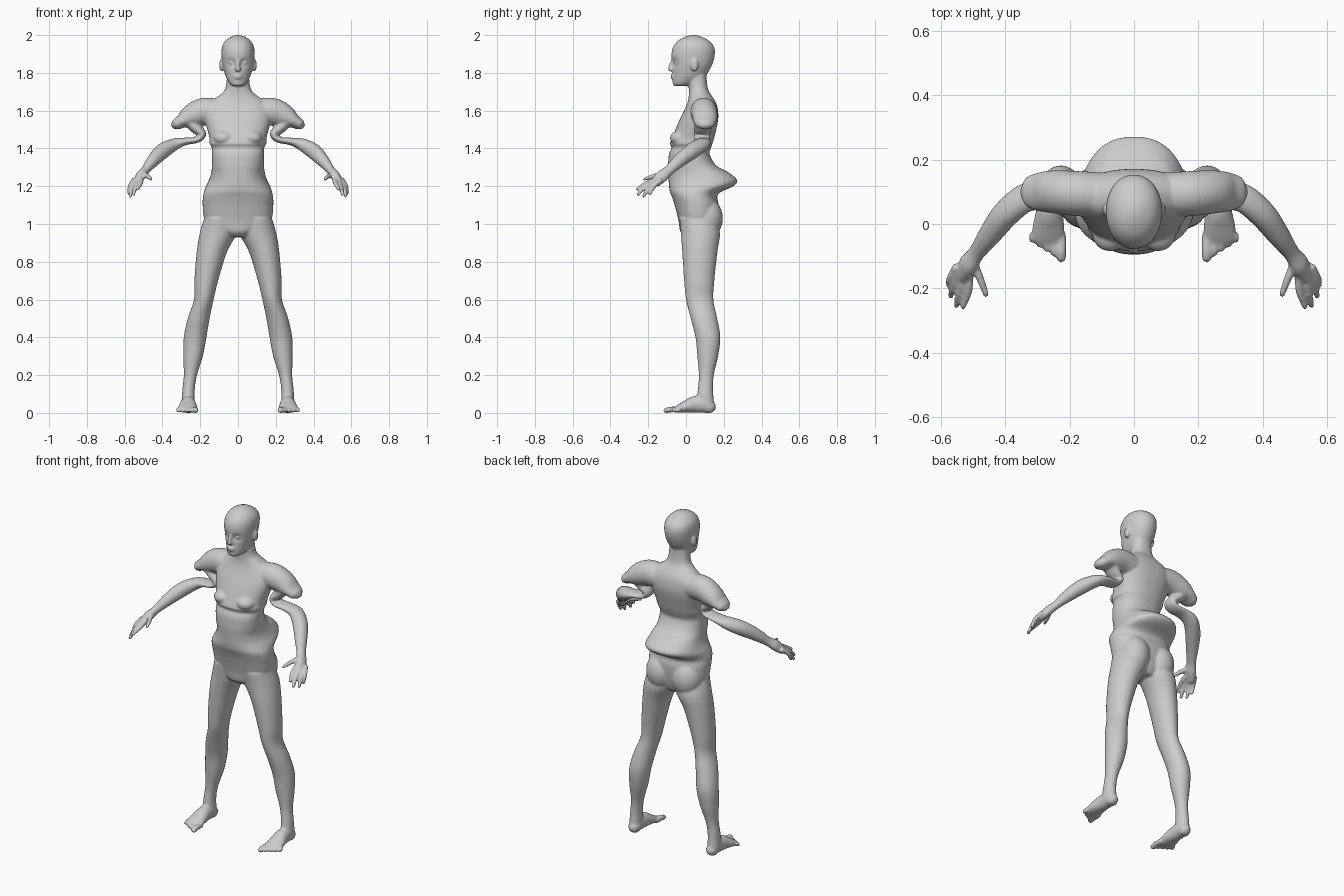
import bpy, bmesh
from math import sin, cos, pi, exp, copysign
from mathutils import Vector, Matrix

bm = bmesh.new()


def spline(pts, n):
    """Catmull-Rom resampling of tuples."""
    out = []
    for i in range(len(pts) - 1):
        p = [pts[max(0, min(len(pts) - 1, i + k))] for k in (-1, 0, 1, 2)]
        for j in range(n):
            t = j / n
            out.append([0.5 * (2 * b + (c - a) * t + (2 * a - 5 * b + 4 * c - d) * t * t
                               + (3 * b - a - 3 * c + d) * t ** 3) for a, b, c, d in zip(*p)])
    return out + [list(pts[-1])]


def skin(rings):
    rows = [[bm.verts.new(p) for p in r] for r in rings]
    n = len(rows[0])
    for a, b in zip(rows, rows[1:]):
        for i in range(n):
            bm.faces.new((a[i], a[(i + 1) % n], b[(i + 1) % n], b[i]))
    bm.faces.new(rows[0])
    bm.faces.new(rows[-1][::-1])
    return [v for r in rows for v in r]


def loft(levels, s=1, power=2.3, seg=48):
    """Horizontal sections: z, centre x, half width, front y, back y."""
    def se(v):
        return copysign(abs(v) ** (2 / power), v)
    rings = []
    for z, cx, rx, yf, yb in spline(levels, 5):
        rings.append([(s * (cx + rx * se(cos(2 * pi * k / seg))),
                       (yf + yb) / 2 + (yb - yf) / 2 * se(sin(2 * pi * k / seg)), z) for k in range(seg)])
    return skin(rings)


def tube(pts, s=1, up=(0, 0, 1), seg=20):
    """Limb along a path: x, y, z, side radius, up radius; rounded tip."""
    ps = spline(pts, 5)
    c = [Vector(p[:3]) for p in ps]
    end = (c[-1] - c[-2]).normalized() * ps[-1][4]
    a, b = ps[-1][3:]
    for f, g in ((0.6, 0.8), (0.95, 0.3)):
        c.append(Vector(ps[len(pts) * 5 - 5][:3]) + end * f)
        ps.append([0, 0, 0, a * g, b * g])
    rings = []
    for i, p in enumerate(ps):
        t = (c[min(i + 1, len(c) - 1)] - c[max(i - 1, 0)]).normalized()
        side = t.cross(Vector(up)).normalized()
        u = side.cross(t)
        ring = [c[i] + side * p[3] * cos(2 * pi * k / seg) + u * p[4] * sin(2 * pi * k / seg) for k in range(seg)]
        rings.append([(s * q.x, q.y, max(q.z, 0)) for q in ring])
    return skin(rings)


def ball(loc, r):
    bmesh.ops.create_uvsphere(bm, u_segments=24, v_segments=16, radius=1,
                              matrix=Matrix.Translation(loc) @ Matrix.Diagonal((*r, 1)))


# Torso with the flared fold over the hips, up into the neck
torso = [(.93, .06, 0, .13), (.96, .11, -.03, .15), (1.02, .175, -.04, .165), (1.1, .187, -.06, .172),
         (1.145, .185, -.075, .165), (1.17, .18, -.085, .185), (1.2, .17, -.09, .25), (1.23, .155, -.092, .272),
         (1.27, .142, -.094, .23), (1.31, .138, -.095, .16), (1.37, .138, -.09, .125), (1.405, .139, -.076, .133),
         (1.425, .15, -.085, .14), (1.46, .152, -.072, .15), (1.55, .175, -.035, .17), (1.61, .175, -.005, .168),
         (1.65, .14, .01, .155), (1.68, .1, .015, .135), (1.71, .07, .015, .118), (1.76, .06, .012, .11),
         (1.82, .056, .01, .11)]
loft([(z, 0, rx, f, b) for z, rx, f, b in torso])

# Head, with eye sockets pressed in
head = [(1.73, .028, -.062, .0), (1.742, .044, -.07, .04), (1.77, .06, -.071, .085), (1.80, .071, -.07, .115),
        (1.84, .081, -.071, .137), (1.88, .086, -.077, .15), (1.92, .087, -.074, .153), (1.95, .08, -.06, .142),
        (1.975, .062, -.036, .115), (1.992, .035, -.004, .08), (2.0, .012, .025, .055)]
for v in loft([(z, 0, rx, f, b) for z, rx, f, b in head], power=2.1, seg=80):
    if v.co.y < 0:
        d = (abs(v.co.x) - .034) ** 2 + (v.co.z - 1.853) ** 2
        v.co.y += .016 * exp(-d / .018 ** 2)

# Nose and lips
tube([(0, -.066, 1.868, .009, .01), (0, -.079, 1.84, .01, .012), (0, -.083, 1.818, .015, .012)], up=(0, 1, 0))
ball((0, -.071, 1.786), (.024, .012, .006))
ball((0, -.07, 1.774), (.021, .012, .007))

for s in (-1, 1):
    # Eyes and ears
    ball((s * .034, -.051, 1.853), (.014, .012, .009))
    ball((s * .088, .045, 1.84), (.011, .02, .034))

    # Chest and buttocks
    ball((s * .075, -.03, 1.455), (.055, .055, .04))
    ball((s * .088, .105, 1.03), (.088, .09, .11))

    # Leg
    loft([(1.03, .09, .09, -.035, .16), (.95, .105, .098, -.027, .18), (.85, .139, .08, -.02, .166),
          (.7, .168, .063, -.01, .15), (.6, .181, .052, 0, .145), (.5, .208, .058, .025, .165),
          (.4, .227, .06, .05, .182), (.3, .238, .052, .06, .17), (.2, .252, .035, .068, .147),
          (.12, .262, .033, .062, .143), (.04, .264, .036, .05, .15)], s, 2.0, 32)

    # Foot and toes
    tube([(.262, .1, .04, .034, .04), (.262, .12, .032, .034, .036), (.262, .125, .032, .034, .034)], s)
    tube([(.262, .12, .04, .035, .04), (.263, .05, .045, .04, .045), (.266, -.01, .03, .05, .03),
          (.268, -.05, .018, .05, .018)], s)
    for i in range(5):
        x, r = .226 + .0225 * i, .0155 if i == 0 else .0115
        tube([(x, -.03, .018, r, r), (x, -.08 + .011 * i, .018, r, r), (x, -.105 + .014 * i, .012, r, r)], s)

    # Folded shoulder lip
    tube([(.1, .09, 1.59, .07, .07), (.18, .095, 1.595, .073, .07), (.25, .1, 1.57, .062, .067),
          (.3, .1, 1.543, .036, .06)], s, (0, 1, 0), 32)
    # Pinched upper arm doubling back, then forearm
    tube([(.26, .095, 1.545, .03, .05), (.225, .09, 1.51, .03, .047), (.19, .085, 1.475, .022, .045),
          (.215, .085, 1.447, .017, .045), (.28, .088, 1.437, .02, .045), (.34, .08, 1.42, .033, .045),
          (.4, .03, 1.385, .041, .043), (.45, -.035, 1.335, .034, .036), (.49, -.09, 1.285, .023, .028),
          (.515, -.125, 1.255, .026, .034), (.535, -.155, 1.225, .018, .03)], s, (0, 1, 0), 32)

    # Fingers and thumb
    for k, m, t in (((.512, -.15, 1.24), (.515, -.21, 1.215), (.532, -.258, 1.185)),
                    ((.528, -.15, 1.233), (.543, -.215, 1.198), (.553, -.255, 1.155)),
                    ((.543, -.145, 1.23), (.562, -.195, 1.19), (.57, -.225, 1.147)),
                    ((.55, -.13, 1.235), (.572, -.17, 1.2), (.577, -.19, 1.16)),
                    ((.503, -.11, 1.268), (.475, -.18, 1.25), (.46, -.22, 1.238))):
        tube([(*k, .014, .014), (*m, .012, .012), (*t, .009, .009)], s)

# Fuse everything into one smooth skin
bmesh.ops.recalc_face_normals(bm, faces=bm.faces)
mesh = bpy.data.meshes.new("body")
bm.to_mesh(mesh)
bm.free()
body = bpy.data.objects.new("body", mesh)
bpy.context.collection.objects.link(body)
fuse = body.modifiers.new("fuse", 'REMESH')
fuse.mode = 'VOXEL'
fuse.voxel_size = .006
fuse.use_smooth_shade = True
relax = body.modifiers.new("relax", 'SMOOTH')
relax.factor = .5
relax.iterations = 5
